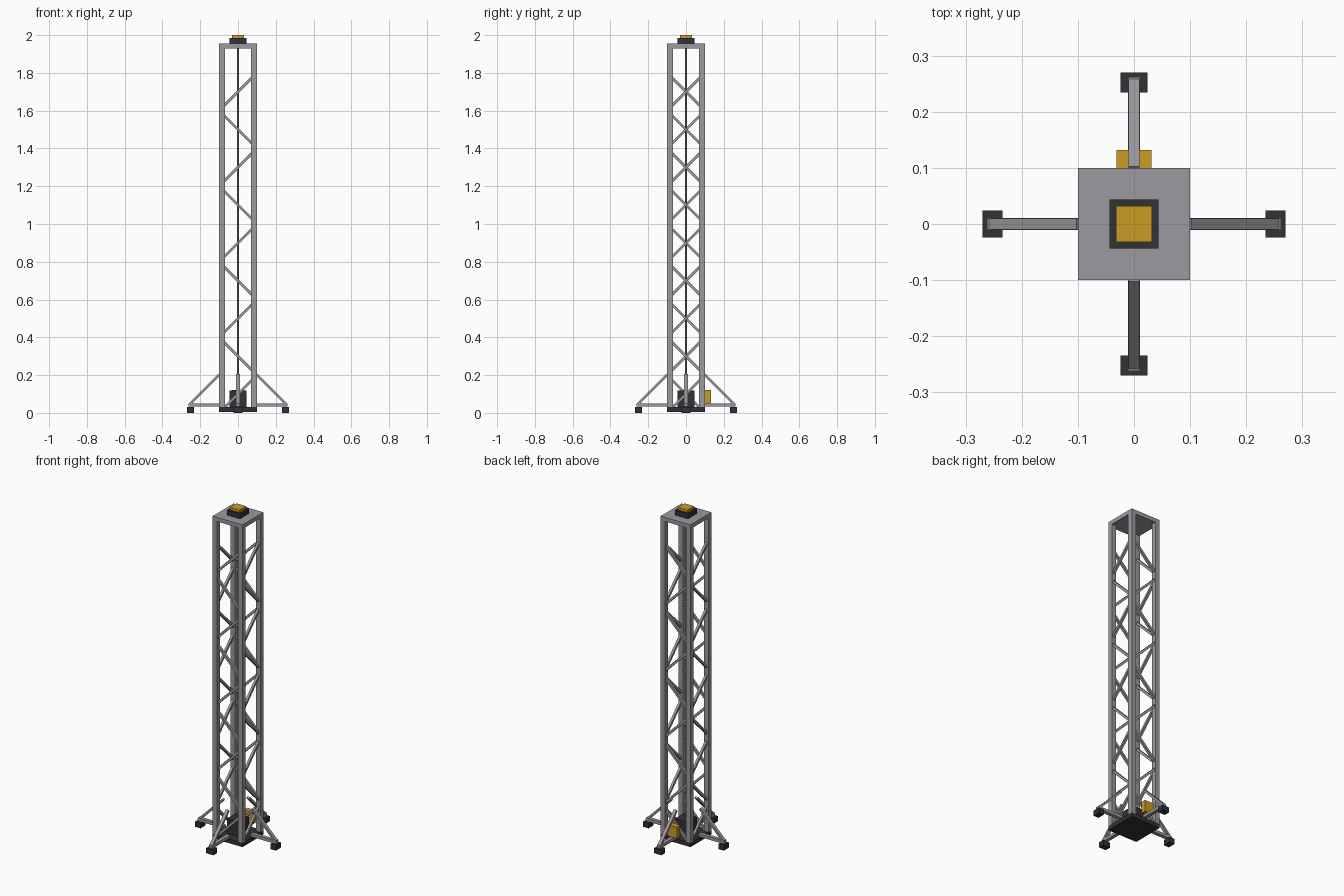
import bpy
from math import atan2
from mathutils import Vector, Matrix

cube = bpy.data.objects.get("Cube")
if cube:
    bpy.data.objects.remove(cube, do_unlink=True)


def material(name, color):
    m = bpy.data.materials.new(name)
    m.use_nodes = True
    m.diffuse_color = (*color, 1)
    m.node_tree.nodes["Principled BSDF"].inputs["Base Color"].default_value = (*color, 1)
    return m


METAL = material("grey metal", (0.33, 0.32, 0.35))
DARK = material("dark rubber", (0.03, 0.032, 0.034))
GOLD = material("amber yellow", (0.6, 0.33, 0.018))


def box(name, lo, hi, mat):
    """Box between two opposite corners."""
    lo, hi = Vector(lo), Vector(hi)
    bpy.ops.mesh.primitive_cube_add(size=1, location=(lo + hi) / 2)
    o = bpy.context.object
    o.name = name
    o.data.transform(Matrix.Diagonal((*(hi - lo), 1)))
    o.data.materials.append(mat)
    return o


def bar(name, a, b, normal, width, depth, mat):
    """Rectangular bar from a to b; width runs along the given normal."""
    a, b = Vector(a), Vector(b)
    z = (b - a).normalized()
    x = Vector(normal).normalized()
    y = z.cross(x)
    o = box(name, (-width / 2, -depth / 2, 0), (width / 2, depth / 2, (b - a).length), mat)
    turn = Matrix((x, y, z)).transposed().to_4x4()
    o.matrix_world = Matrix.Translation(a) @ turn @ Matrix.Translation((0, 0, (b - a).length / 2))
    return o


# Base plate, corner posts and top plate
box("base_plate", (-0.1, -0.1, 0.005), (0.1, 0.1, 0.03), DARK)
for sx in (-1, 1):
    for sy in (-1, 1):
        x, y = sx * 0.085, sy * 0.085
        box("corner_post", (x - 0.015, y - 0.015, 0.03), (x + 0.015, y + 0.015, 1.935), METAL)
box("top_plate", (-0.1, -0.1, 1.93), (0.1, 0.1, 1.955), METAL)

# Stepped cap
box("cap_mount", (-0.044, -0.044, 1.955), (0.044, 0.044, 1.985), DARK)
box("cap_light", (-0.032, -0.032, 1.985), (0.032, 0.032, 2.0), GOLD)

# Zigzag lattice; the two side faces lean opposite ways
R = 0.085
for k in range(9):
    mid = 0.1 + 0.2 * k
    lean = R if k % 2 == 0 else -R
    for s in (-1, 1):
        bar("lattice_bar", (-R, s * R, mid - lean), (R, s * R, mid + lean),
            (0, 1, 0), 0.014, 0.014, METAL)
        bar("side_lattice_bar", (s * R, -R, mid - s * lean), (s * R, R, mid + s * lean),
            (1, 0, 0), 0.014, 0.014, METAL)

# Winch drum housing, hoist cable and control box
box("winch_housing", (-0.044, -0.044, 0.03), (0.044, 0.044, 0.118), DARK)
bpy.ops.mesh.primitive_cylinder_add(vertices=12, radius=0.004, depth=1.83, location=(0, 0, 1.025))
cable = bpy.context.object
cable.name = "hoist_cable"
cable.data.materials.append(METAL)
bpy.ops.object.shade_smooth_by_angle()
box("control_box", (-0.031, 0.1, 0.05), (0.031, 0.132, 0.12), GOLD)

# Four outriggers: beam, diagonal brace and foot pad
for d in (Vector((1, 0, 0)), Vector((0, 1, 0)), Vector((-1, 0, 0)), Vector((0, -1, 0))):
    side = Vector((-d.y, d.x, 0))
    up = Vector((0, 0, 1))
    bar("outrigger_beam", d * 0.09 + up * 0.042, d * 0.262 + up * 0.042, side, 0.022, 0.018, METAL)
    bar("outrigger_brace", d * 0.255 + up * 0.045, d * 0.098 + up * 0.202, side, 0.02, 0.013, METAL)
    pad = box("foot_pad", (-0.018, -0.024, 0), (0.018, 0.024, 0.032), DARK)
    pad.rotation_euler.z = atan2(d.y, d.x)
    pad.location = d * 0.252 + up * 0.016
